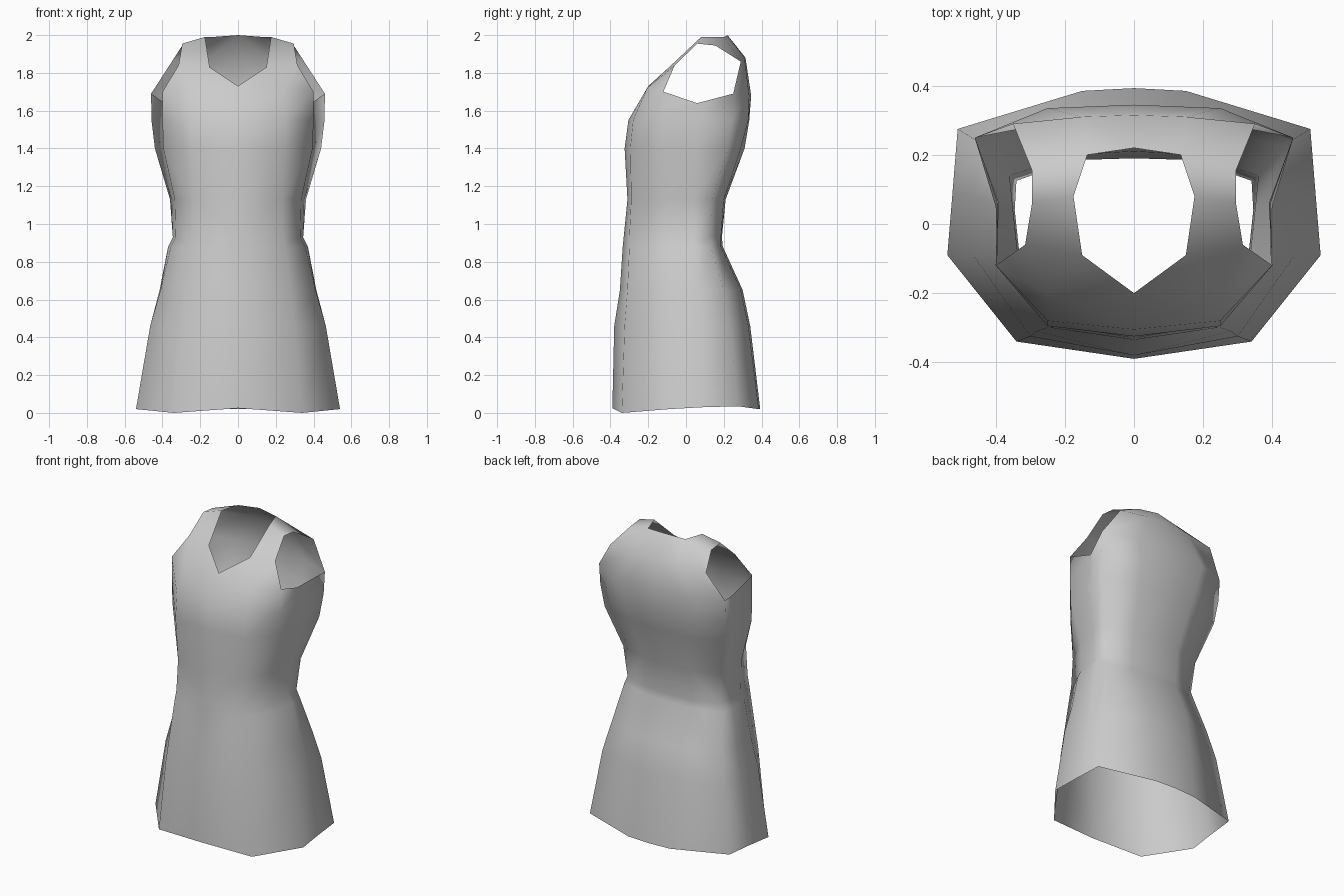
import bpy, bmesh

if "Cube" in bpy.data.objects:
    bpy.data.objects.remove(bpy.data.objects["Cube"])

fabric = bpy.data.materials.new("grey fabric")
fabric.diffuse_color = (0.6, 0.6, 0.6, 1)
fabric.use_nodes = True
fabric.node_tree.nodes["Principled BSDF"].inputs["Base Color"].default_value = fabric.diffuse_color

# Half rings from hem to chest: height, front centre y,
# (x, y) of front, side front, side, side back, back; then back centre y
rings = [
    (0.02, -.39, (.34, -.34), (.54, -.09), (.525, .09), (.51, .275), (.15, .385), .393),
    (0.46, -.38, (.30, -.325), (.465, -.09), (.46, .08), (.445, .235), (.15, .33), .34),
    (0.65, -.35, (.28, -.31), (.41, -.09), (.415, .06), (.40, .20), (.16, .29), .30),
    (0.88, -.335, (.25, -.30), (.355, -.10), (.37, .04), (.36, .13), (.17, .185), .195),
    (0.93, -.33, (.24, -.30), (.33, -.10), (.345, .04), (.34, .125), (.17, .185), .19),
    (1.13, -.31, (.235, -.29), (.335, -.10), (.35, .04), (.36, .14), (.17, .20), .21),
    (1.40, -.325, (.25, -.295), (.395, -.12), (.40, .05), (.44, .22), (.20, .29), .31),
    (1.55, -.305, (.25, -.28), (.40, -.12), (.395, .06), (.458, .24), (.22, .33), .335),
]
hem_z = (.025, 0, .02, .03, .035, .02, .02)      # wavy hem
chest_z = (1.73, 1.72, 1.70, 1.64, 1.69, 1.68, 1.68)   # armhole dip

bm = bmesh.new()
rows = []
for i, (z, front, *mid, back) in enumerate(rings):
    pts = [(0, front), *mid, (0, back)]
    rows.append([bm.verts.new((x, y, hem_z[k] if i == 0 else z))
                 for k, (x, y) in enumerate(pts)])

# Chest row: neckline point, front, armhole underside, back
chest = [(0, -.20), (.25, -.205), (.40, -.12), (.39, .06), (.46, .25), (.25, .335), (0, .345)]
rows.append([bm.verts.new((x, y, chest_z[k])) for k, (x, y) in enumerate(chest)])

for low, up in zip(rows, rows[1:]):
    for k in range(len(low) - 1):
        bm.faces.new((low[k], low[k + 1], up[k + 1], up[k]))

# Shoulder strap: neck edge and armhole edge, front to back
neck = [bm.verts.new(p) for p in [(.15, -.09, 1.83), (.175, .08, 1.99), (.135, .20, 1.99)]]
arm = [bm.verts.new(p) for p in [(.315, -.06, 1.84), (.295, .06, 1.955), (.295, .155, 1.945)]]
for k in range(2):
    bm.faces.new((neck[k], arm[k], arm[k + 1], neck[k + 1]))

# Join the strap to the front
a, b, c, s, d, e, f = rows[-1]
bm.faces.new((a, b, neck[0]))
bm.faces.new((b, c, arm[0], neck[0]))

# Upper back yoke
blade, yoke, spine, nape = [bm.verts.new(p) for p in
                            [(.35, .29, 1.86), (.15, .31, 1.88), (0, .315, 1.88), (0, .22, 2.0)]]
bm.faces.new((d, e, yoke, blade))
bm.faces.new((e, f, spine, yoke))
bm.faces.new((blade, yoke, neck[2], arm[2]))
bm.faces.new((yoke, spine, nape, neck[2]))

bmesh.ops.recalc_face_normals(bm, faces=bm.faces)
# Keep the cloth facing outward
bm.normal_update()
bm.faces.ensure_lookup_table()
if bm.faces[0].normal.y > 0:
    bmesh.ops.reverse_faces(bm, faces=bm.faces)
for face in bm.faces:
    face.smooth = True

mesh = bpy.data.meshes.new("sleeveless_tunic")
bm.to_mesh(mesh)
bm.free()
mesh.materials.append(fabric)
tunic = bpy.data.objects.new("sleeveless_tunic", mesh)
bpy.context.collection.objects.link(tunic)

# Mirror to the other half
mirror = tunic.modifiers.new("mirror", 'MIRROR')
mirror.use_axis[0] = True
mirror.use_clip = True
mirror.merge_threshold = 0.001
